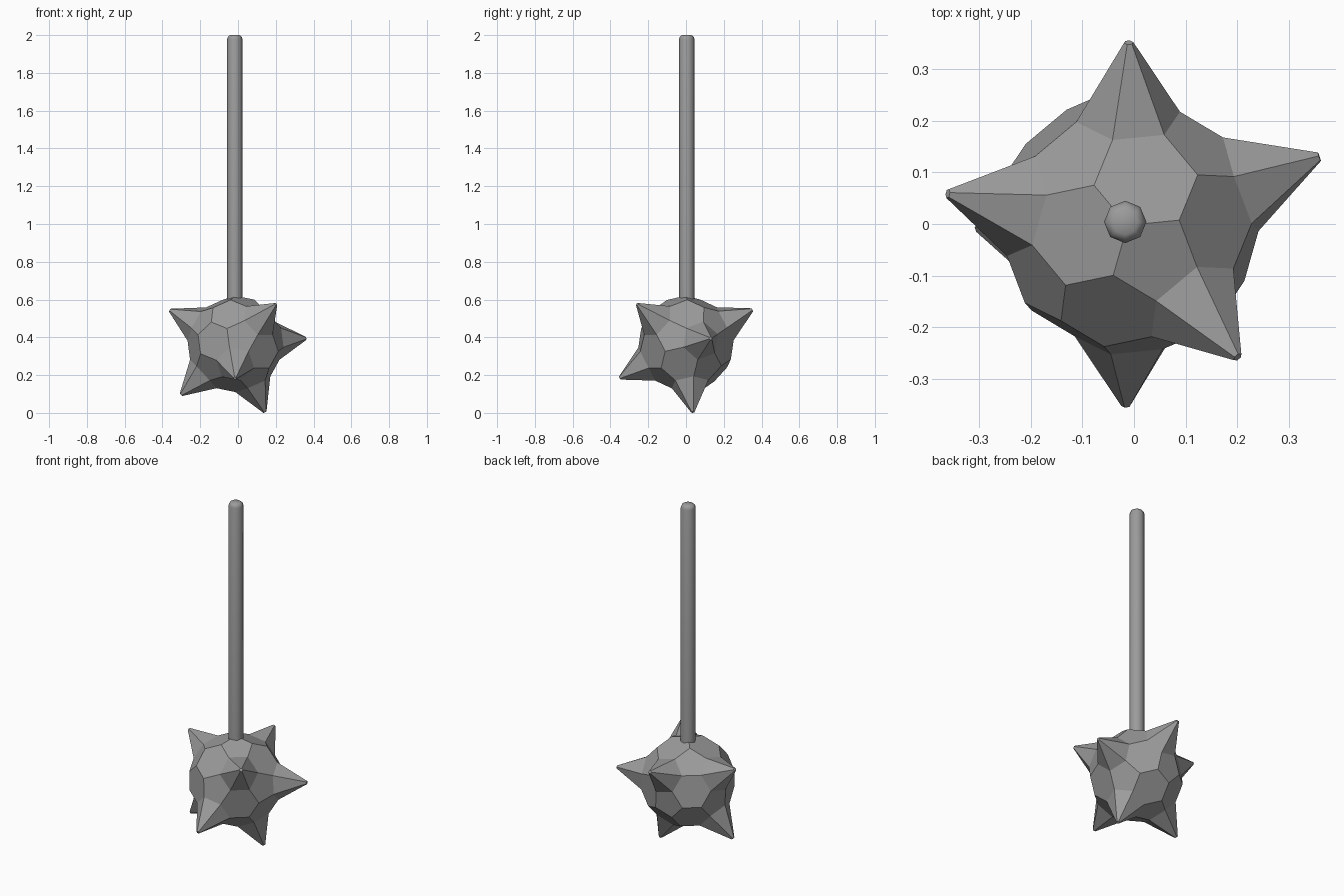
import bpy, bmesh
from math import sqrt, radians
from itertools import product
from mathutils import Vector, Matrix

cube = bpy.data.objects.get("Cube")
if cube:
    bpy.data.objects.remove(cube)


def make_material(name, rgb):
    mat = bpy.data.materials.new(name)
    mat.use_nodes = True
    mat.diffuse_color = (*rgb, 1)
    mat.node_tree.nodes["Principled BSDF"].inputs["Base Color"].default_value = (*rgb, 1)
    return mat


def add_object(name, bm, location, mat):
    bmesh.ops.recalc_face_normals(bm, faces=bm.faces)
    mesh = bpy.data.meshes.new(name)
    bm.to_mesh(mesh)
    bm.free()
    mesh.materials.append(mat)
    obj = bpy.data.objects.new(name, mesh)
    obj.location = location
    bpy.context.collection.objects.link(obj)
    return obj


steel = make_material("grey steel", (0.33, 0.33, 0.33))
PHI = (1 + sqrt(5)) / 2
HEAD_RADIUS, TIP_RADIUS, TIP_SCALE = 0.255, 0.395, 0.09

# Tilt of the head: orthonormal axes
e1 = Vector((0.474, 0.205, 0.856)).normalized()
e2 = Vector((0.346, 0.849, -0.395))
e2 = (e2 - e1 * e2.dot(e1)).normalized()
tilt = Matrix((e1, e2, e1.cross(e2))).transposed()

# Head: icosahedron with its corners cut to pentagons
corners = []
for s, t in product((-1, 1), repeat=2):
    corners += [Vector((s, 0, t * PHI)), Vector((0, s * PHI, t)), Vector((s * PHI, t, 0))]
bm = bmesh.new()
for a, b in product(corners, repeat=2):
    if 1.9 < (a - b).length < 2.1:
        bm.verts.new(tilt @ (a * 2 + b).normalized() * HEAD_RADIUS)
bmesh.ops.convex_hull(bm, input=bm.verts)
bmesh.ops.dissolve_limit(bm, angle_limit=radians(3), verts=bm.verts, edges=bm.edges)

# Spikes: seven hexagons drawn out to small blunt tips
spikes = [(1, 1, 1), (1, 1, -1), (1, -1, -1), (-1, -1, -1), (-1, 1, -1),
          (0, -1 / PHI, PHI), (-PHI, 0, 1 / PHI)]
for spike in spikes:
    way = (tilt @ Vector(spike)).normalized()
    face = max(bm.faces, key=lambda f: f.calc_center_median().normalized().dot(way))
    tip = bmesh.ops.extrude_discrete_faces(bm, faces=[face])["faces"][0]
    centre = tip.calc_center_median()
    for v in tip.verts:
        v.co = way * TIP_RADIUS + (v.co - centre) * TIP_SCALE
add_object("spiked_head", bm, (-0.013, 0, 0.365), steel)

# Handle: eight-sided rod with a rounded end
bm = bmesh.new()
profile = [(0.041, 0.365), (0.041, 1.978), (0.036, 1.992), (0.025, 2.0)]
rings = []
for radius, z in profile:
    ring = bmesh.ops.create_circle(bm, segments=8, radius=radius,
                                   matrix=Matrix.Translation((0, 0, z)))["verts"]
    rings.append(ring)
for low, high in zip(rings, rings[1:]):
    for i in range(8):
        j = (i + 1) % 8
        bm.faces.new((low[i], low[j], high[j], high[i]))
bm.faces.new(rings[0])
bm.faces.new(rings[-1])
handle = add_object("handle", bm, (-0.017, 0.004, 0), steel)
bpy.ops.object.select_all(action="DESELECT")
handle.select_set(True)
bpy.context.view_layer.objects.active = handle
bpy.ops.object.shade_smooth_by_angle(angle=radians(50))
